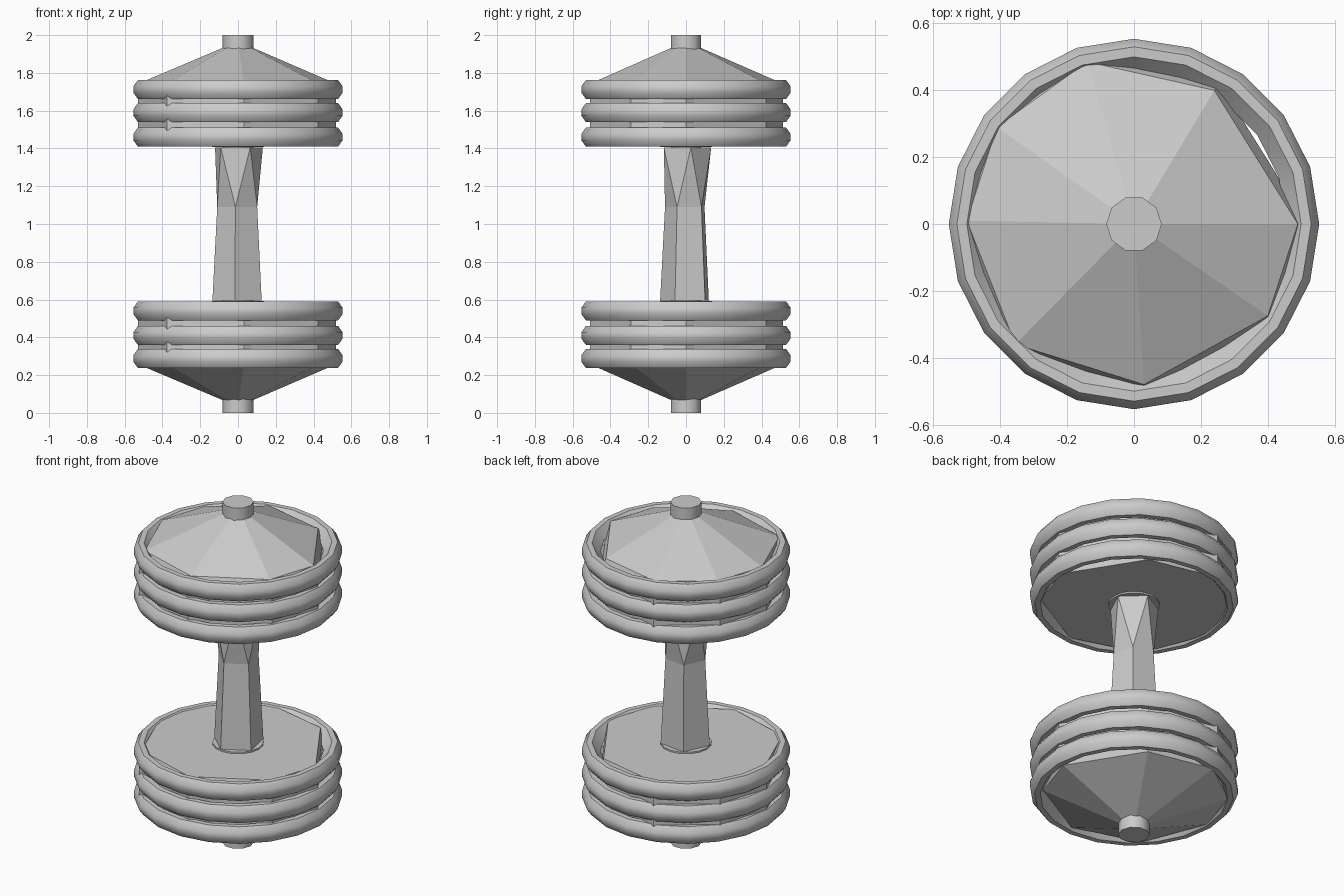
import bpy, bmesh
from math import sin, cos, radians, tau

if "Cube" in bpy.data.objects:
    bpy.data.objects.remove(bpy.data.objects["Cube"])


def finish(name, bm, smooth=False):
    bmesh.ops.recalc_face_normals(bm, faces=bm.faces)
    me = bpy.data.meshes.new(name)
    bm.to_mesh(me)
    bm.free()
    ob = bpy.data.objects.new(name, me)
    bpy.context.collection.objects.link(ob)
    if smooth:
        bpy.ops.object.select_all(action='DESELECT')
        bpy.context.view_layer.objects.active = ob
        ob.select_set(True)
        bpy.ops.object.shade_smooth_by_angle(angle=radians(40))
    return ob


def loft(name, sections, closed=False, smooth=False):
    """Skin a stack of point loops; cap the ends or join last to first."""
    bm = bmesh.new()
    loops = [[bm.verts.new(p) for p in s] for s in sections]
    n = len(loops[0])
    pairs = list(zip(loops, loops[1:]))
    if closed:
        pairs.append((loops[-1], loops[0]))
    else:
        bm.faces.new(loops[0])
        bm.faces.new(loops[-1])
    for a, b in pairs:
        for i in range(n):
            j = (i + 1) % n
            bm.faces.new((a[i], a[j], b[j], b[i]))
    return finish(name, bm, smooth)


def circle(r, z, n, turn=0):
    return [(r * cos(tau * i / n + radians(turn)),
             r * sin(tau * i / n + radians(turn)), z) for i in range(n)]


# Uneven eight-sided outline of the weights
OUTLINE = [(0.49, 0), (0.24, 0.40), (-0.14, 0.485), (-0.41, 0.29),
           (-0.50, 0.01), (-0.355, -0.36), (0.03, -0.48), (0.40, -0.275)]
# Rounded band section: radius, height offset
BAND = [(0.50, 0.05), (0.53, 0.05), (0.554, 0.017), (0.554, -0.017),
        (0.53, -0.05), (0.50, -0.05), (0.455, 0)]


def outline(s, z):
    return [(x * s, y * s, z) for x, y in OUTLINE]


# Weights, bands and collars at both ends
for end in ("upper", "lower"):
    def h(z):
        return z if end == "upper" else 2 - z

    loft(end + "_weight", [outline(0.15, h(1.935)), outline(1.0, h(1.755)),
                           outline(1.06, h(1.69)), outline(1.06, h(1.46)),
                           outline(1.03, h(1.417))])
    for k, z in enumerate((1.712, 1.59, 1.46)):
        loft(f"{end}_band_{k + 1}",
             [circle(r, h(z) + dz, 20) for r, dz in BAND], True, True)
    loft(end + "_collar", [circle(0.137, h(1.44), 16),
                           circle(0.137, h(1.408), 16)], smooth=True)

# Straight rod running through everything
loft("rod", [circle(0.083, 0, 10), circle(0.083, 2, 10)], smooth=True)

# Faceted grip, twisted between waist and top
N = 5
grip = bmesh.new()
rings = [[grip.verts.new(p) for p in circle(r, z, N, t)]
         for r, z, t in ((0.138, 0.595, 263), (0.112, 1.09, 263), (0.134, 1.405, 299))]
grip.faces.new(rings[0])
grip.faces.new(rings[2])
for i in range(N):
    j = (i + 1) % N
    b, m, t = rings
    grip.faces.new((b[i], b[j], m[j], m[i]))
    grip.faces.new((m[i], m[j], t[i]))
    grip.faces.new((m[j], t[j], t[i]))
finish("grip", grip)
